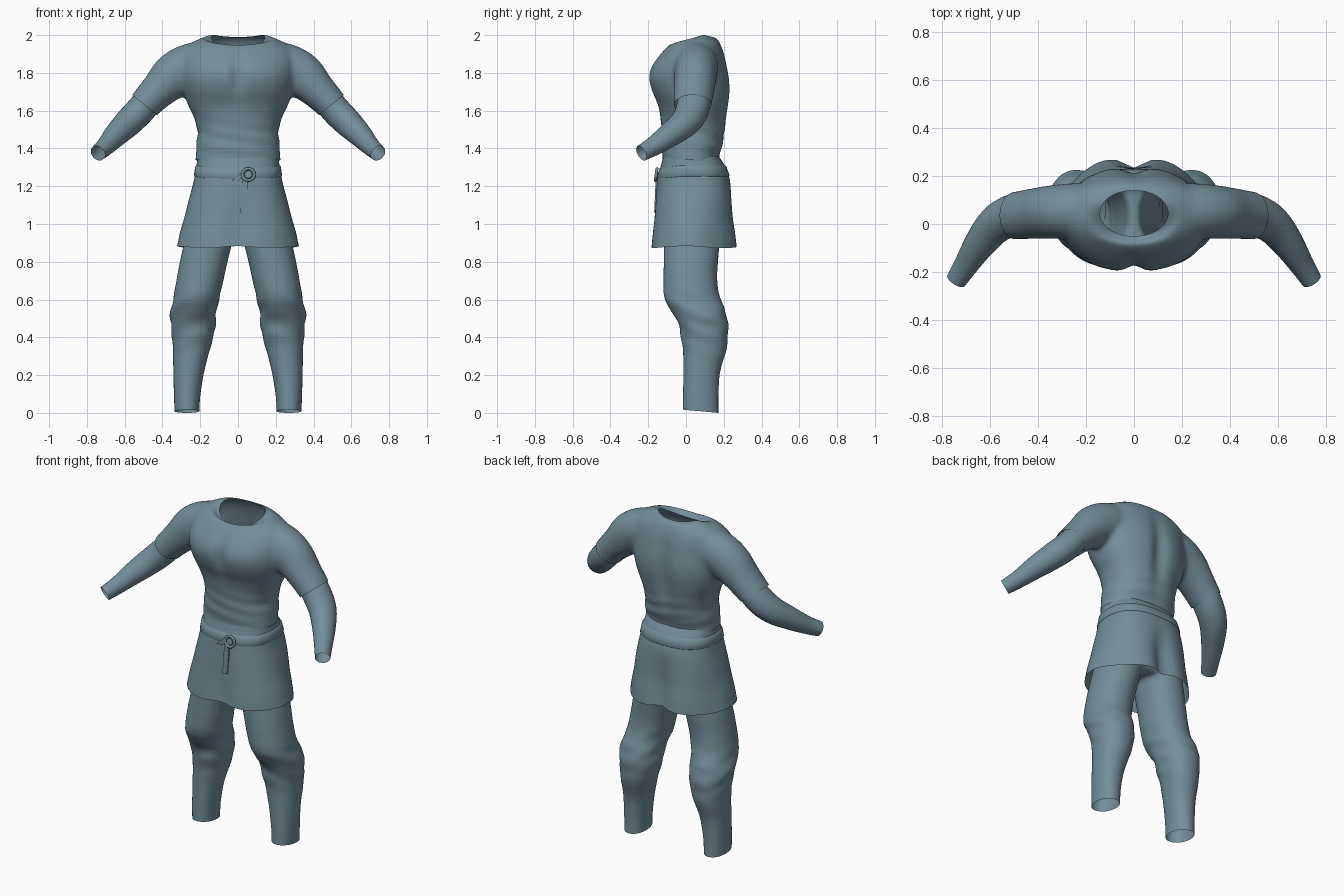
import bpy, bmesh, math
from mathutils import Vector

if "Cube" in bpy.data.objects:
    bpy.data.objects.remove(bpy.data.objects["Cube"])

cloth = bpy.data.materials.new("slate_cloth")
cloth.diffuse_color = (0.17, 0.27, 0.32, 1)
cloth.use_nodes = True
cloth.node_tree.nodes["Principled BSDF"].inputs["Base Color"].default_value = cloth.diffuse_color

def smooth_path(rows, k):
    """Catmull-Rom resampling of equal-length tuples."""
    out = []
    for i in range(len(rows) - 1):
        a, b, c, d = (rows[max(i - 1, 0)], rows[i], rows[i + 1], rows[min(i + 2, len(rows) - 1)])
        for j in range(k):
            t = j / k
            out.append(tuple(0.5 * (2 * q + (r - p) * t + (2 * p - 5 * q + 4 * r - s) * t * t
                       + (3 * q - p - 3 * r + s) * t ** 3) for p, q, r, s in zip(a, b, c, d)))
    return out + [tuple(rows[-1])]

def loft(bm, rows, n=40, k=4, p=2.0, flat=False, caps=False):
    """Skin superellipse rings; rows are (x, y, z, radius_u, radius_v)."""
    rows = smooth_path(rows, k)
    rings = []
    for i, r in enumerate(rows):
        u, v = Vector((1, 0, 0)), Vector((0, 1, 0))
        if not flat:
            t = (Vector(rows[min(i + 1, len(rows) - 1)][:3]) - Vector(rows[max(i - 1, 0)][:3])).normalized()
            v = (v - t * v.dot(t)).normalized()
            u = v.cross(t)
        ring = []
        for j in range(n):
            a = 2 * math.pi * j / n
            c, s = math.cos(a), math.sin(a)
            c, s = math.copysign(abs(c) ** (2 / p), c), math.copysign(abs(s) ** (2 / p), s)
            ring.append(bm.verts.new(Vector(r[:3]) + u * c * r[3] + v * s * r[4]))
        rings.append(ring)
    for a, b in zip(rings, rings[1:]):
        for j in range(n):
            bm.faces.new((a[j], a[(j + 1) % n], b[(j + 1) % n], b[j]))
    if caps:
        bm.faces.new(rings[0])
        bm.faces.new(rings[-1])

def body_rows(rows, s=1):
    """(z, x_low, x_high, y_front, y_back) to loft rows; s = -1 mirrors."""
    return [(s * (a + b) / 2, (f + g) / 2, z, (b - a) / 2, (g - f) / 2) for z, a, b, f, g in rows]

def sym(rows):
    return body_rows([(z, -x, x, f, b) for z, x, f, b in rows])

def finish(name, bm, shape=None, angle=50):
    for v in bm.verts if shape else ():
        shape(v.co)
    bmesh.ops.recalc_face_normals(bm, faces=bm.faces)
    me = bpy.data.meshes.new(name)
    bm.to_mesh(me)
    bm.free()
    me.materials.append(cloth)
    ob = bpy.data.objects.new(name, me)
    bpy.context.collection.objects.link(ob)
    bpy.ops.object.select_all(action='DESELECT')
    ob.select_set(True)
    bpy.context.view_layer.objects.active = ob
    bpy.ops.object.shade_smooth_by_angle(angle=math.radians(angle))
    return ob

def fuse(bm, rounds):
    """Merge closed overlapping lofts into one softened skin."""
    raw = finish("raw", bm)
    mod = raw.modifiers.new("fuse", 'REMESH')
    mod.mode = 'VOXEL'
    mod.voxel_size = 0.012
    me = bpy.data.meshes.new_from_object(raw.evaluated_get(bpy.context.evaluated_depsgraph_get()))
    bpy.data.objects.remove(raw)
    bm = bmesh.new()
    bm.from_mesh(me)
    for _ in range(rounds):
        bmesh.ops.smooth_vert(bm, verts=bm.verts, factor=0.5, use_axis_x=True, use_axis_y=True, use_axis_z=True)
    return bm

def cut(bm, test, co, no):
    vs = {v for v in bm.verts if test(v.co)}
    geom = list(vs) + [e for e in bm.edges if set(e.verts) <= vs] + [f for f in bm.faces if set(f.verts) <= vs]
    bmesh.ops.bisect_plane(bm, geom=geom, dist=1e-5, plane_co=co, plane_no=no, clear_outer=True)

def bump(x, c, w):
    return math.exp(-((x - c) / w) ** 2)

def ramp(x, a, b):
    t = max(0, min(1, (x - a) / (b - a)))
    return t * t * (3 - 2 * t)

# Shirt: torso and short sleeves
bm = bmesh.new()
loft(bm, sym([(1.27, .225, -.12, .18), (1.345, .226, -.125, .175), (1.375, .219, -.125, .182),
              (1.405, .227, -.13, .195), (1.44, .217, -.128, .2), (1.5, .216, -.13, .212),
              (1.56, .232, -.135, .22), (1.63, .265, -.15, .23), (1.7, .288, -.182, .238),
              (1.77, .3, -.2, .234), (1.83, .3, -.188, .222), (1.89, .3, -.145, .208),
              (1.94, .275, -.1, .19), (1.975, .215, -.065, .168), (2.0, .14, -.04, .14)]),
     p=2.25, n=56, flat=True, caps=True)
for s in (1, -1):
    loft(bm, [(s * x, y, z, a, b) for x, y, z, a, b in
              [(.1, .06, 1.855, .11, .1), (.24, .055, 1.838, .122, .115), (.34, .05, 1.783, .122, .112),
               (.42, .043, 1.708, .098, .106), (.495, .035, 1.63, .086, .1), (.55, .03, 1.56, .084, .096)]],
         caps=True)
bm = fuse(bm, 8)

# Open the waist, cuffs and neck
cut(bm, lambda c: c.z < 1.42, (0, 0, 1.34), (0, -.06, -1))
for s in (1, -1):
    cut(bm, lambda c: s * c.x > .36, (s * .495, 0, 1.63), (s * .63, 0, -.78))
def neck(c):
    return math.hypot(c.x / .142, (c.y - .045) / .096)
bmesh.ops.delete(bm, geom=[f for f in bm.faces if f.calc_center_median().z > 1.87
                           and neck(f.calc_center_median()) < 1], context='FACES')
for v in bm.verts:
    if v.is_boundary and v.co.z > 1.87:
        k = neck(v.co)
        v.co.x /= k
        v.co.y = .045 + (v.co.y - .045) / k

def shirt_shape(c):
    # chest cleft, spine groove, sloped collar and waist wrinkles
    if c.y < 0:
        c.y += .025 * bump(c.x, 0, .04) * bump(c.z, 1.78, .1)
    elif c.y > .1:
        c.y -= .026 * bump(c.x, 0, .05) * bump(c.z, 1.68, .2)
    if c.z > 1.88:
        target = 2.0 - .075 * max(0, min(1, (.09 - c.y) / .14)) ** 1.4 - .25 * max(0, c.y - .1)
        c.z += (target - c.z) * bump(max(neck(c), 1), 1, .3)
    w = bump(c.z, 1.45, .09)
    c.x *= 1 + .011 * w * math.sin(75 * c.z + 9 * c.y)
    c.y += .002 * w * math.sin(80 * c.z + 14 * c.x)
finish("shirt", bm, shirt_shape)

# Long under-sleeves
for s, side in ((1, "left"), (-1, "right")):
    bm = bmesh.new()
    loft(bm, [(s * x, y, z, a, b) for x, y, z, a, b in
              [(.43, .05, 1.71, .075, .085), (.51, .035, 1.61, .078, .088), (.58, -.005, 1.538, .075, .08),
               (.645, -.085, 1.473, .064, .066), (.7, -.17, 1.413, .05, .052), (.742, -.236, 1.375, .043, .043)]],
         n=28)
    finish("under_sleeve_" + side, bm)

# Trousers: two legs fused into a hip piece, open at waist and ankles
def trouser_shape(c):
    knee = bump(c.z, .5, .13)
    c.x += math.copysign(.004, c.x) * knee * math.sin(60 * c.z + 20 * c.y)
    c.y += .004 * knee * math.sin(50 * c.z + 15 * abs(c.x))
bm = bmesh.new()
for s in (1, -1):
    loft(bm, body_rows([(-.06, .206, .336, -.02, .172), (.02, .204, .337, -.019, .173), (.1, .198, .34, -.017, .173),
                        (.22, .178, .343, -.015, .182), (.33, .15, .346, -.017, .214), (.42, .125, .351, -.03, .224),
                        (.5, .116, .36, -.052, .219), (.55, .111, .355, -.085, .208), (.6, .1, .344, -.115, .183),
                        (.7, .077, .327, -.12, .166), (.8, .055, .308, -.118, .17), (.89, .033, .288, -.116, .178),
                        (1.02, .005, .255, -.11, .19)], s),
         n=36, p=2.1, flat=True, caps=True)
loft(bm, sym([(.94, .18, -.08, .14), (1.0, .245, -.112, .188), (1.1, .235, -.12, .2), (1.25, .21, -.12, .19)]),
     n=48, flat=True, caps=True)
bm = fuse(bm, 4)
cut(bm, lambda c: c.z < .1, (0, .172, 0), (0, -.09, -1))
cut(bm, lambda c: c.z > 1.1, (0, 0, 1.2), (0, 0, 1))
finish("trousers", bm, trouser_shape)

# Tunic skirt with pulled-in centre folds
def skirt_shape(c):
    w = ramp(-c.z, -1.25, -.93)
    a = math.atan2(c.y, c.x)
    c.y -= w * ramp(c.y, 0, .22) * (.04 * bump(c.x, 0, .05) + .05 * ramp(abs(c.x), .12, .33))
    c.y += w * ramp(-c.y, 0, .15) * .018 * bump(c.x, 0, .07)
    c.x *= 1 + .01 * w * math.cos(8 * a)
    if c.z < .9:
        c.z += .005 * math.cos(4 * a)
bm = bmesh.new()
loft(bm, sym([(.878, .32, -.19, .274), (.95, .306, -.183, .266), (1.03, .284, -.174, .254), (1.12, .262, -.165, .246),
              (1.2, .241, -.156, .238), (1.25, .23, -.15, .228), (1.31, .22, -.132, .205), (1.37, .21, -.118, .165)]),
     n=80, p=2.5, flat=True)
finish("skirt", bm, skirt_shape, 180)

# Belt, sagging slightly at the front
def belt_shape(c):
    c.z -= .012 * ramp(-c.y, 0, .14)
bm = bmesh.new()
loft(bm, sym([(1.252, .229, -.15, .227), (1.258, .233, -.154, .231), (1.305, .227, -.141, .213),
              (1.311, .219, -.132, .204)]), n=80, k=1, p=2.5, flat=True)
finish("belt", bm, belt_shape, 180)

# Ring buckle and its plate
tilt = dict(location=(.055, -.158, 1.262), rotation=(math.radians(82), 0, 0))
bpy.ops.mesh.primitive_torus_add(major_radius=.031, minor_radius=.008, major_segments=32, minor_segments=10, **tilt)
bpy.context.object.name = "buckle_ring"
bpy.context.object.data.materials.append(cloth)
bpy.ops.object.shade_smooth()
bpy.ops.mesh.primitive_cylinder_add(vertices=24, radius=.02, depth=.008, **tilt)
bpy.context.object.name = "buckle_plate"
bpy.context.object.data.materials.append(cloth)
bpy.ops.object.shade_smooth_by_angle(angle=math.radians(30))

# Hanging belt tail and small loop end: thin prisms following the skirt front
def strap(name, outline):
    bm = bmesh.new()
    f = bm.faces.new([bm.verts.new((x, -.16 - (1.25 - z) * .045, z)) for x, z in outline])
    ext = bmesh.ops.extrude_face_region(bm, geom=[f])
    for v in ext["geom"]:
        if isinstance(v, bmesh.types.BMVert):
            v.co.y += .012
    finish(name, bm, angle=30)
strap("belt_tail", [(.025, 1.245), (.05, 1.245), (.05, 1.18), (.043, 1.062), (.012, 1.062), (.015, 1.18)])
strap("belt_loop_end", [(-.035, 1.23), (0, 1.226), (.025, 1.25), (.02, 1.275), (-.01, 1.25)])
